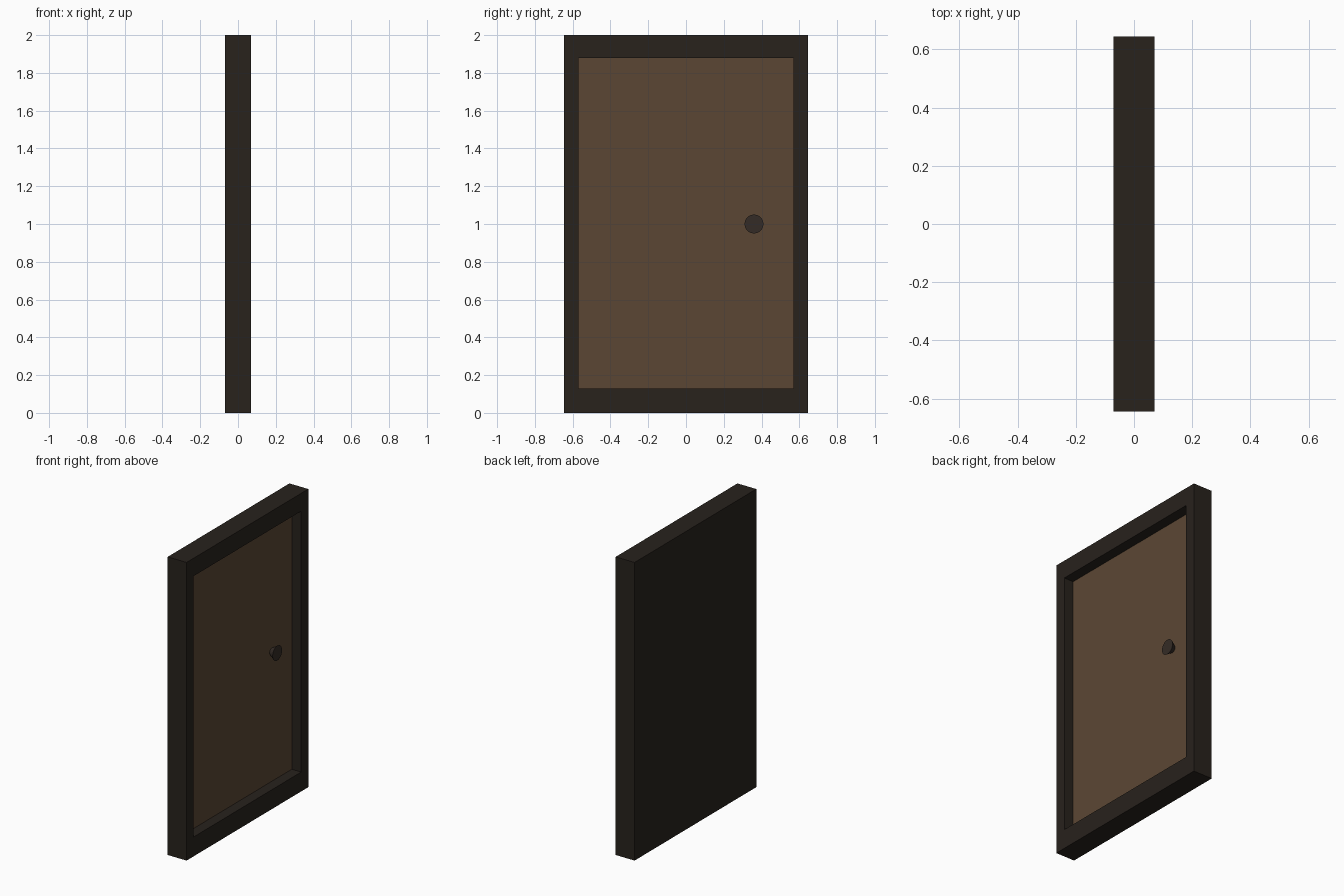
import bpy, bmesh, math
from mathutils import Matrix, Vector

if "Cube" in bpy.data.objects:
    bpy.data.objects.remove(bpy.data.objects["Cube"])


def material(name, rgb):
    m = bpy.data.materials.new(name)
    m.diffuse_color = (*rgb, 1)
    m.use_nodes = True
    m.node_tree.nodes["Principled BSDF"].inputs["Base Color"].default_value = m.diffuse_color
    return m


def finish(name, bm, mat):
    bmesh.ops.recalc_face_normals(bm, faces=bm.faces)
    me = bpy.data.meshes.new(name)
    bm.to_mesh(me)
    bm.free()
    me.materials.append(mat)
    ob = bpy.data.objects.new(name, me)
    bpy.context.collection.objects.link(ob)
    return ob


def add_box(bm, x, y, z):
    size = [b - a for a, b in (x, y, z)]
    mid = Vector([(a + b) / 2 for a, b in (x, y, z)])
    bmesh.ops.create_cube(bm, size=1, matrix=Matrix.Translation(mid) @ Matrix.Diagonal((*size, 1)))


dark = material("dark_wood", (0.021, 0.016, 0.012))
brown = material("brown_wood", (0.105, 0.062, 0.034))
metal = material("knob_metal", (0.034, 0.024, 0.019))

X, Y, H = 0.07, 0.645, 2.0
IY, Z0, Z1 = 0.57, 0.13, 1.88

# Frame: solid slab whose right face is inset and pushed in to the panel
bm = bmesh.new()
add_box(bm, (-X, X), (-Y, Y), (0, H))
face = max(bm.faces, key=lambda f: f.calc_center_median().x)
bmesh.ops.inset_individual(bm, faces=[face], thickness=0.05)
for v in face.verts:
    v.co.y = math.copysign(IY, v.co.y)
    v.co.z = Z1 if v.co.z > 1 else Z0
recess = bmesh.ops.extrude_discrete_faces(bm, faces=[face])["faces"][0]
for v in recess.verts:
    v.co.x = -0.01
finish("door_frame", bm, dark)

# Door panel filling the recess floor
bm = bmesh.new()
add_box(bm, (-0.01, 0.0), (-IY, IY), (Z0, Z1))
finish("door_panel", bm, brown)

# Knob flaring outward from the panel
bm = bmesh.new()
bmesh.ops.create_cone(bm, cap_ends=True, segments=24, radius1=0.025, radius2=0.05, depth=0.04,
                      matrix=Matrix.Translation((0.02, 0.36, 1.0)) @ Matrix.Rotation(math.pi / 2, 4, 'Y'))
finish("door_knob", bm, metal)
